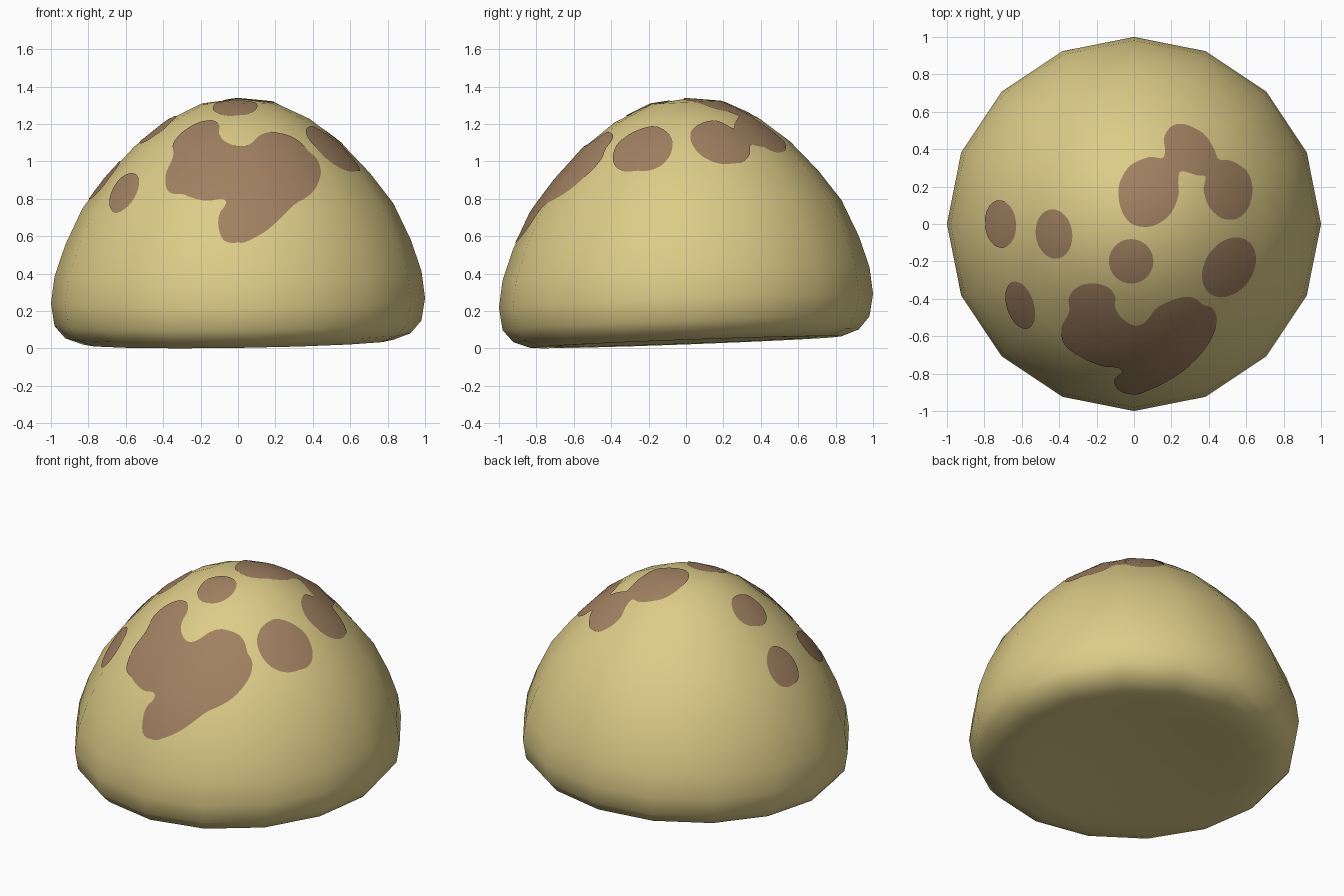
import bpy, bmesh, math
from mathutils import Vector
from mathutils.bvhtree import BVHTree
from mathutils.geometry import delaunay_2d_cdt
from mathutils.interpolate import poly_3d_calc

if "Cube" in bpy.data.objects:
    bpy.data.objects.remove(bpy.data.objects["Cube"])


def material(name, rgb):
    m = bpy.data.materials.new(name)
    m.diffuse_color = (*rgb, 1)
    m.use_nodes = True
    m.node_tree.nodes["Principled BSDF"].inputs["Base Color"].default_value = m.diffuse_color
    return m


tan = material("tan", (0.72, 0.60, 0.245))
brown = material("brown", (0.355, 0.22, 0.12))


def add_object(name, mesh, mat):
    ob = bpy.data.objects.new(name, mesh)
    bpy.context.collection.objects.link(ob)
    mesh.materials.append(mat)
    mesh.polygons.foreach_set("use_smooth", [True] * len(mesh.polygons))
    return ob


# Dome body: 16 x 16 rings, lightly tilted, hollowed a little underneath
SIDES = 16
HEIGHTS = [1.335, 1.312, 1.222, 1.087, 0.925, 0.762, 0.567, 0.40, 0.255,
           0.135, 0.068, 0.034, 0.036, 0.046, 0.056, 0.064, 0.068]


def tilted(x, y, z):
    k = min(1, math.hypot(x, y))
    return Vector((x, y, z + (0.015 * x + 0.0372 * y) * (1 if k else 0)))


bm = bmesh.new()
rings = []
for k, z in enumerate(HEIGHTS):
    r = math.sin(math.pi * k / 16)
    if k in (0, 16):
        rings.append([bm.verts.new((0, 0, z))] * SIDES)
    else:
        rings.append([bm.verts.new(tilted(r * math.cos(a), r * math.sin(a), z))
                      for a in (2 * math.pi * i / SIDES for i in range(SIDES))])
for top, low in zip(rings, rings[1:]):
    for i in range(SIDES):
        j = (i + 1) % SIDES
        bm.faces.new(dict.fromkeys((top[i], low[i], low[j], top[j])))
bmesh.ops.recalc_face_normals(bm, faces=bm.faces)
bm.normal_update()
bm.faces.ensure_lookup_table()
tree = BVHTree.FromBMesh(bm)
body_mesh = bpy.data.meshes.new("dome_body")
bm.to_mesh(body_mesh)
add_object("dome_body", body_mesh, tan)


# Painted spots: outlines in plan, laid onto the dome as thin plates
def smooth_loop(pts, steps=5):
    pts = [Vector(p) for p in pts]
    n, out = len(pts), []
    for i in range(n):
        a, b, c, d = (pts[(i + o) % n] for o in (-1, 0, 1, 2))
        for s in range(steps):
            t = s / steps
            out.append(0.5 * (2 * b + (c - a) * t + (2 * a - 5 * b + 4 * c - d) * t**2
                              + (3 * b - a - 3 * c + d) * t**3))
    return out


def ellipse(cx, cy, rx, ry, turn, n=40):
    t = math.radians(turn)
    out = []
    for i in range(n):
        a = 2 * math.pi * i / n
        u, v = rx * math.cos(a), ry * math.sin(a)
        out.append(Vector((cx + u * math.cos(t) - v * math.sin(t),
                           cy + u * math.sin(t) + v * math.cos(t))))
    return out


def inside(p, loop):
    hit = False
    for a, b in zip(loop, loop[1:] + loop[:1]):
        if (a.y > p.y) != (b.y > p.y) and p.x < a.x + (p.y - a.y) * (b.x - a.x) / (b.y - a.y):
            hit = not hit
    return hit


def add_spot(name, loop, step=0.025):
    n = len(loop)
    x0, x1 = min(p.x for p in loop), max(p.x for p in loop)
    y0, y1 = min(p.y for p in loop), max(p.y for p in loop)
    grid = [Vector((x0 + i * step, y0 + j * step))
            for i in range(int((x1 - x0) / step) + 1)
            for j in range(int((y1 - y0) / step) + 1)]
    grid = [p for p in grid if inside(p, loop) and min((p - q).length for q in loop) > 0.008]
    edges = [(i, (i + 1) % n) for i in range(n)]
    flat, _, tris, *_ = delaunay_2d_cdt(loop + grid, edges, [], 1, 1e-5)
    verts, normals = [], []
    for p in flat:
        loc, _, index, _ = tree.ray_cast(Vector((p.x, p.y, 3)), Vector((0, 0, -1)))
        corners = bm.faces[index].verts
        weights = poly_3d_calc([v.co for v in corners], loc)
        nor = sum((v.normal * w for v, w in zip(corners, weights)), Vector()).normalized()
        verts.append(loc + nor * 0.005)
        normals.append(nor)
    mesh = bpy.data.meshes.new(name)
    faces = []
    for t in tris:
        a, b, c = (flat[i] for i in t)
        up = (b.x - a.x) * (c.y - a.y) - (b.y - a.y) * (c.x - a.x) > 0
        faces.append(list(t) if up else list(reversed(t)))
    mesh.from_pydata(verts, [], faces)
    add_object(name, mesh, brown)
    mesh.normals_split_custom_set_from_vertices(normals)


SMALL = [(-0.71, 0.0, 0.083, 0.127, 5), (-0.425, -0.053, 0.097, 0.132, 8),
         (-0.605, -0.432, 0.072, 0.130, 18), (-0.015, -0.198, 0.118, 0.118, 0),
         (0.505, -0.23, 0.128, 0.172, -35)]
for i, e in enumerate(SMALL):
    add_spot(f"small_spot_{i + 1}", ellipse(*e))

add_spot("front_spot", smooth_loop([
    (-0.22, -0.315), (-0.30, -0.335), (-0.345, -0.39), (-0.345, -0.47), (-0.385, -0.55),
    (-0.37, -0.64), (-0.28, -0.71), (-0.17, -0.755), (-0.085, -0.765), (-0.065, -0.79),
    (-0.105, -0.83), (-0.08, -0.885), (0.0, -0.908), (0.07, -0.888), (0.18, -0.835),
    (0.30, -0.75), (0.40, -0.63), (0.44, -0.52), (0.42, -0.45), (0.37, -0.43),
    (0.32, -0.395), (0.25, -0.39), (0.13, -0.44), (0.06, -0.52), (0.0, -0.54),
    (-0.07, -0.495), (-0.10, -0.44), (-0.10, -0.385), (-0.14, -0.335)]))

add_spot("back_spot", smooth_loop([
    (-0.08, 0.13), (-0.075, 0.22), (-0.02, 0.31), (0.08, 0.355), (0.15, 0.35),
    (0.165, 0.39), (0.16, 0.46), (0.2, 0.52), (0.27, 0.53), (0.37, 0.48),
    (0.425, 0.40), (0.45, 0.345), (0.52, 0.335), (0.60, 0.28), (0.63, 0.19),
    (0.61, 0.09), (0.55, 0.03), (0.47, 0.03), (0.40, 0.09), (0.37, 0.18),
    (0.38, 0.25), (0.33, 0.26), (0.25, 0.28), (0.235, 0.23), (0.235, 0.15),
    (0.19, 0.05), (0.10, -0.01), (0.0, -0.005), (-0.055, 0.05)]))
bm.free()
